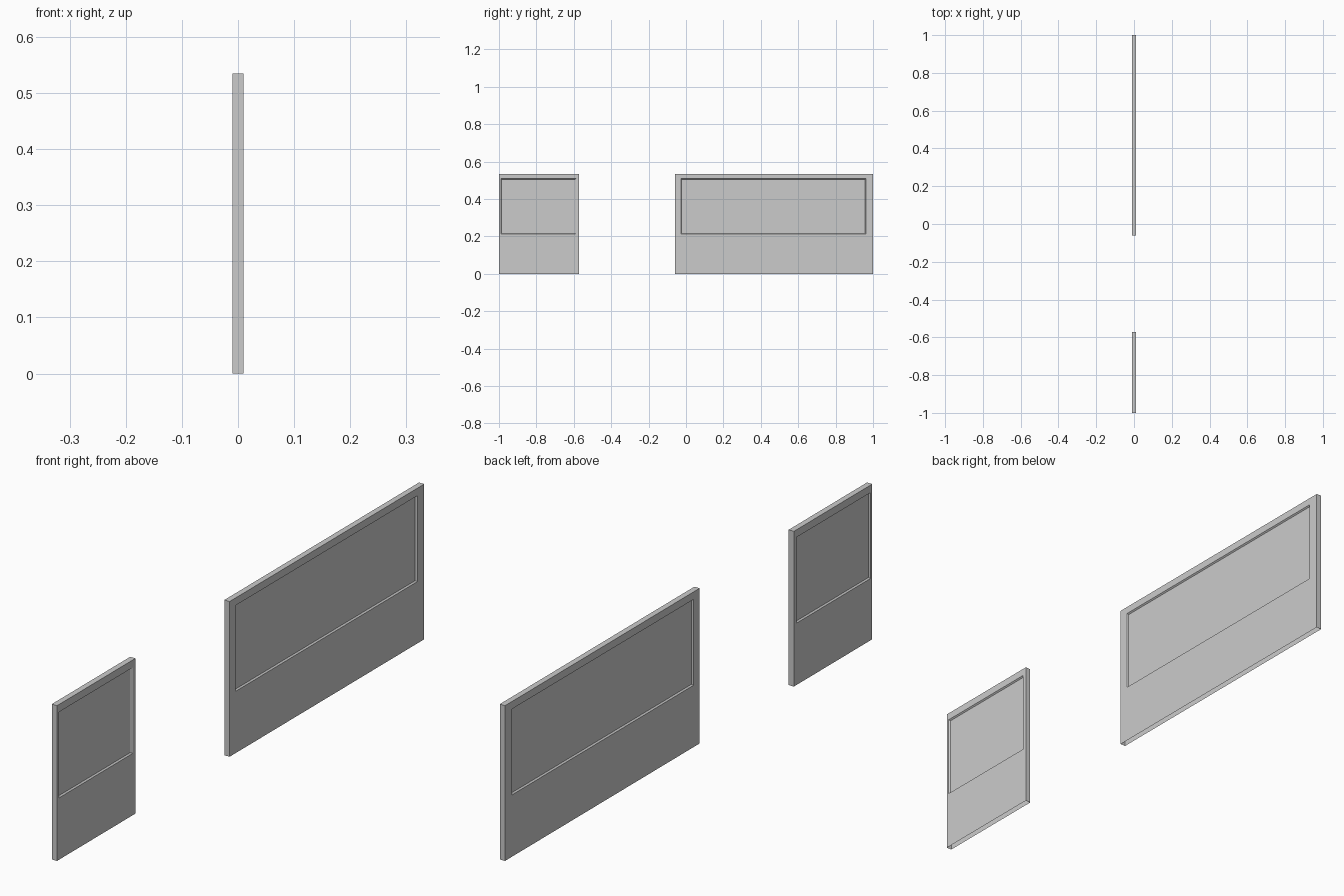
import bpy, bmesh

if "Cube" in bpy.data.objects:
    bpy.data.objects.remove(bpy.data.objects["Cube"])

T = 0.01       # half thickness of a panel
DEPTH = 0.005  # depth of the sunken field
H = 0.535      # panel height


def rect(bm, x, y0, y1, z0, z1):
    return [bm.verts.new((x, y, z)) for y, z in
            ((y0, z0), (y1, z0), (y1, z1), (y0, z1))]


def bridge(bm, a, b, sides=range(4)):
    for i in sides:
        j = (i + 1) % 4
        bm.faces.new((a[i], a[j], b[j], b[i]))


def wall_panel(name, y0, y1, r0, r1, slope_left, slope_right):
    bm = bmesh.new()
    z0, z1, s = 0.213, 0.509, 0.004
    middle = rect(bm, 0, y0, y1, 0, H)
    outer = rect(bm, T, y0, y1, 0, H)
    rim = rect(bm, T, r0, r1, z0, z1)
    field = rect(bm, T - DEPTH, r0 + slope_left, r1 - slope_right, z0 + s, z1 - s)
    # ends and top edge; the underside is open
    bridge(bm, middle, outer, (1, 2, 3))
    # flat border, sloped moulding and sunken field
    bridge(bm, outer, rim)
    bridge(bm, rim, field)
    bm.faces.new(field)
    me = bpy.data.meshes.new(name)
    bm.to_mesh(me)
    bm.free()
    ob = bpy.data.objects.new(name, me)
    bpy.context.collection.objects.link(ob)
    # same face on the other side
    m = ob.modifiers.new("Mirror", 'MIRROR')
    m.use_axis = (True, False, False)
    m.use_clip = True


# two wall panels either side of the doorway gap
wall_panel("short_wall_panel", -1.0, -0.573, -0.99, -0.587, 0.004, 0.008)
wall_panel("long_wall_panel", -0.06, 1.0, -0.027, 0.962, 0.004, 0.004)
